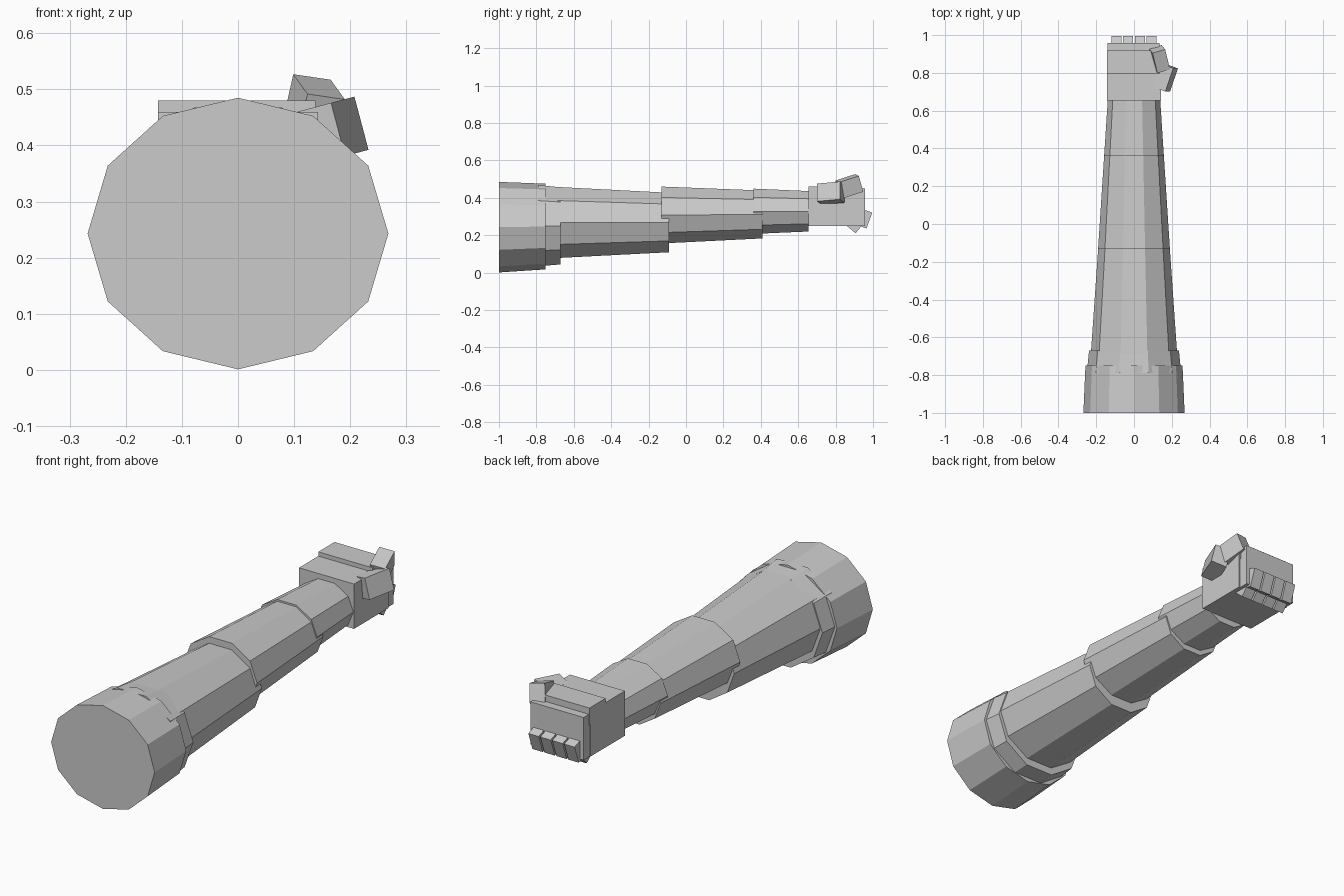
import bpy, bmesh
from math import cos, sin, pi, radians
from mathutils import Matrix, Euler

if "Cube" in bpy.data.objects:
    bpy.data.objects.remove(bpy.data.objects["Cube"])


def make(name, bm):
    bmesh.ops.recalc_face_normals(bm, faces=bm.faces)
    me = bpy.data.meshes.new(name)
    bm.to_mesh(me)
    bm.free()
    ob = bpy.data.objects.new(name, me)
    bpy.context.collection.objects.link(ob)
    return ob


def tube(name, n, start, a, b):
    """Capped tapered prism along y; a and b are (y, centre z, x radius, z radius)."""
    bm = bmesh.new()
    rings = []
    for y, zc, rx, rz in (a, b):
        rings.append([bm.verts.new((rx * cos(start + 2 * pi * i / n), y,
                                    zc + rz * sin(start + 2 * pi * i / n)))
                      for i in range(n)])
    for i in range(n):
        j = (i + 1) % n
        bm.faces.new((rings[0][i], rings[0][j], rings[1][j], rings[1][i]))
    bm.faces.new(rings[0])
    bm.faces.new(rings[1])
    return make(name, bm)


def box(name, centre, size, rot=(0, 0, 0)):
    bm = bmesh.new()
    m = (Matrix.Translation(centre)
         @ Euler([radians(r) for r in rot]).to_matrix().to_4x4()
         @ Matrix.Diagonal((*size, 1)))
    bmesh.ops.create_cube(bm, size=1, matrix=m)
    return make(name, bm)


# shoulder cuff: twelve sides, a corner at the top
tube("shoulder_cuff", 12, pi / 2, (-1, 0.243, 0.268, 0.242), (-0.75, 0.2465, 0.257, 0.229))

# overlapping sleeve segments: ten sides, flat on top
# (start y, centre z, half width, half height), (end ...)
segments = [
    ((-0.79, 0.251, 0.250, 0.217), (-0.67, 0.250, 0.238, 0.206)),
    ((-0.71, 0.268, 0.230, 0.191), (-0.09, 0.268, 0.187, 0.159)),
    ((-0.13, 0.308, 0.190, 0.152), (0.41, 0.311, 0.155, 0.128)),
    ((0.36, 0.328, 0.158, 0.121), (0.655, 0.328, 0.139, 0.108)),
]
k = sin(radians(72))
for i, (a, b) in enumerate(segments):
    tube(f"sleeve_segment_{i + 1}", 10, 0,
         (*a[:3], a[3] / k), (*b[:3], b[3] / k))

# palm, raised back plate and knuckle block
box("palm", (0, 0.783, 0.355), (0.285, 0.256, 0.21))
box("hand_back_plate", (-0.002, 0.858, 0.44), (0.281, 0.12, 0.08))
box("knuckle_block", (-0.002, 0.93, 0.35), (0.275, 0.055, 0.20))

# four curled fingers with tips folded under the palm
for i in range(4):
    x = (i - 1.5) * 0.062
    box(f"finger_{i + 1}", (x, 0.957, 0.287), (0.054, 0.05, 0.09), (-20, 0, 0))
    box(f"fingertip_{i + 1}", (x, 0.89, 0.257), (0.054, 0.085, 0.05), (-40, 0, 0))

# thumb
box("thumb_base", (0.165, 0.775, 0.425), (0.075, 0.13, 0.098), (5, -14, -20))
box("thumb_tip", (0.135, 0.873, 0.462), (0.07, 0.115, 0.09), (18, 8, 16))
